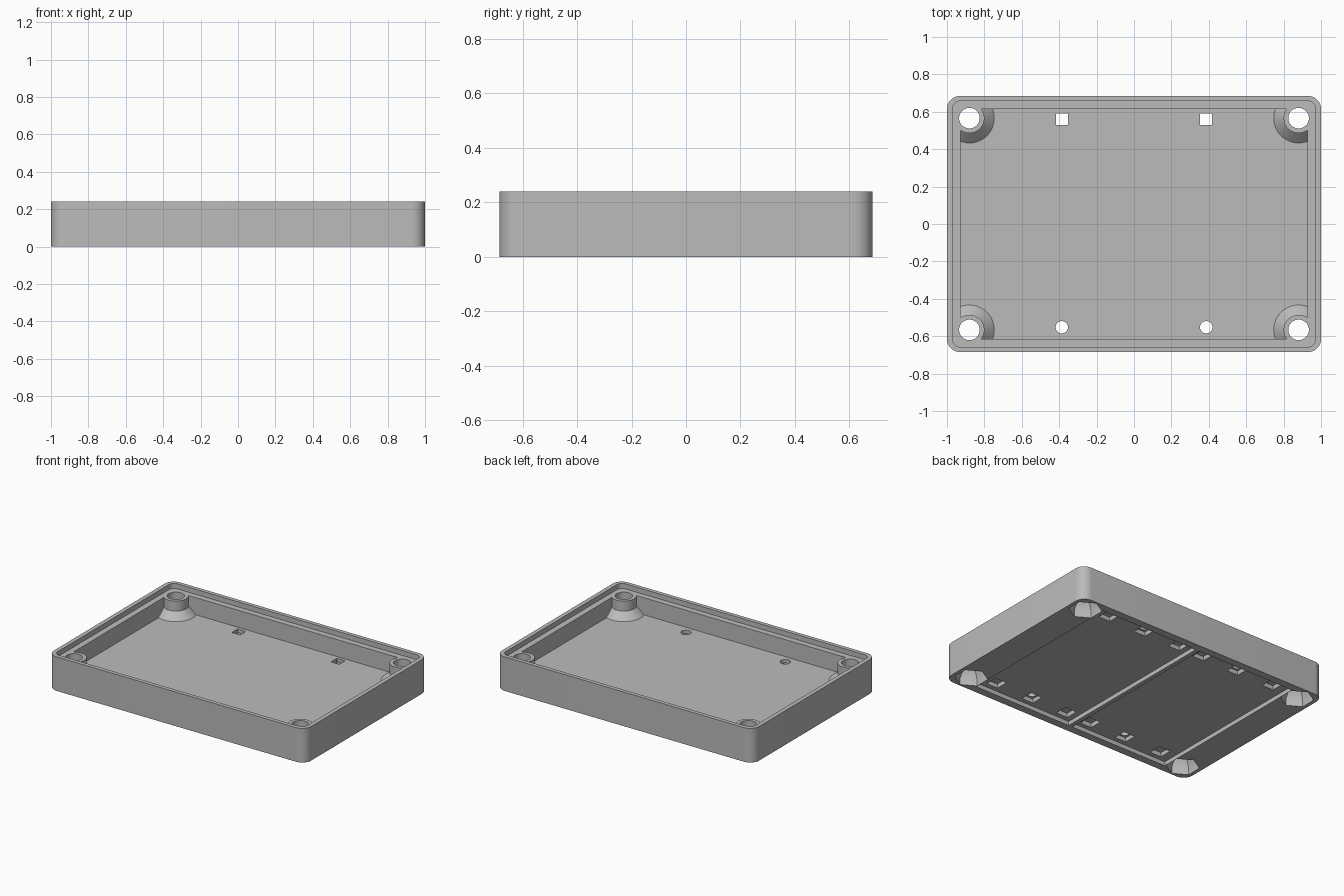
import bpy, bmesh, math
from mathutils import Matrix

cube = bpy.data.objects.get("Cube")
if cube:
    bpy.data.objects.remove(cube, do_unlink=True)

grey = bpy.data.materials.new("plain grey")
grey.use_nodes = True
color = (0.5, 0.5, 0.5, 1)
grey.diffuse_color = color
grey.node_tree.nodes["Principled BSDF"].inputs["Base Color"].default_value = color


def make(name, bm):
    mesh = bpy.data.meshes.new(name)
    bmesh.ops.recalc_face_normals(bm, faces=bm.faces)
    bm.to_mesh(mesh)
    bm.free()
    mesh.materials.append(grey)
    ob = bpy.data.objects.new(name, mesh)
    bpy.context.collection.objects.link(ob)
    return ob


def block(name, x, y, hx, hy, z0, z1, radius=0.0):
    """Box with optionally rounded upright edges."""
    bm = bmesh.new()
    bmesh.ops.create_cube(bm, size=1)
    bmesh.ops.scale(bm, vec=(2 * hx, 2 * hy, z1 - z0), verts=bm.verts)
    bmesh.ops.translate(bm, vec=(x, y, (z0 + z1) / 2), verts=bm.verts)
    if radius:
        upright = [e for e in bm.edges
                   if abs(e.verts[0].co.z - e.verts[1].co.z) > 0.01]
        bmesh.ops.bevel(bm, geom=upright, offset=radius, segments=10,
                        profile=0.5, affect='EDGES')
    return make(name, bm)


def stack(name, x, y, profile, sides, turn=0.0):
    """Solid of stacked rings; profile lists (radius, height)."""
    bm = bmesh.new()
    rings = []
    for r, z in profile:
        angles = [turn + math.tau * i / sides for i in range(sides)]
        rings.append([bm.verts.new((x + r * math.cos(a), y + r * math.sin(a), z))
                      for a in angles])
    for low, high in zip(rings, rings[1:]):
        for i in range(sides):
            j = (i + 1) % sides
            bm.faces.new((low[i], low[j], high[j], high[i]))
    bm.faces.new(rings[0])
    bm.faces.new(rings[-1])
    return make(name, bm)


def combine(target, tool, operation='DIFFERENCE'):
    mod = target.modifiers.new("combine", 'BOOLEAN')
    mod.operation = operation
    mod.solver = 'EXACT'
    mod.object = tool
    bpy.context.view_layer.objects.active = target
    bpy.ops.object.modifier_apply(modifier=mod.name)
    bpy.data.objects.remove(tool, do_unlink=True)


HEIGHT, LEDGE, FLOOR, POCKET = 0.24, 0.205, 0.085, 0.03

# Tray shell with a stepped rim
tray = block("enclosure_tray", 0, 0, 1, 0.685, 0, HEIGHT, 0.07)
combine(tray, block("rim_step", 0, 0, 0.97, 0.657, LEDGE, 0.3, 0.04))
combine(tray, block("cavity", 0, 0, 0.928, 0.615, FLOOR, 0.3))

corners = [(sx * 0.88, sy * 0.566) for sx in (-1, 1) for sy in (-1, 1)]

# Screw bosses with flared feet, trimmed to stay within the walls
for x, y in corners:
    boss = stack("boss", x, y, [(0.133, 0.07), (0.133, FLOOR),
                                (0.08, 0.135), (0.08, LEDGE)], 48)
    combine(boss, block("trim", 0, 0, 0.95, 0.636, 0, 0.3), 'INTERSECT')
    combine(tray, boss, 'UNION')

# Screw holes and tapered hexagonal nut recesses
for x, y in corners:
    combine(tray, stack("screw_hole", x, y, [(0.055, -0.1), (0.055, 0.3)], 40))
    combine(tray, stack("nut_recess", x, y, [(0.108, -0.05), (0.108, 0.05),
                                             (0.075, 0.1)], 6, math.pi / 6))

# Two shallow pockets underneath, with small square recesses along the edges
for side in (-1, 1):
    combine(tray, block("pocket", side * 0.4, 0, 0.385, 0.63, -0.1, POCKET))
    for y in (-0.552, 0.56):
        for x in (0.1, 0.386, 0.68):
            combine(tray, block("recess", side * x, y, 0.045, 0.045, -0.1, 0.06))

    # Square openings at the back, round ones at the front
    x = side * 0.386
    combine(tray, block("square_opening", x, 0.56, 0.032, 0.032, -0.1, 0.15))
    combine(tray, stack("round_opening", x, -0.552, [(0.033, -0.1), (0.033, 0.15)], 32))

bpy.ops.object.select_all(action='DESELECT')
tray.select_set(True)
bpy.context.view_layer.objects.active = tray
bpy.ops.object.shade_smooth_by_angle(angle=math.radians(30))
